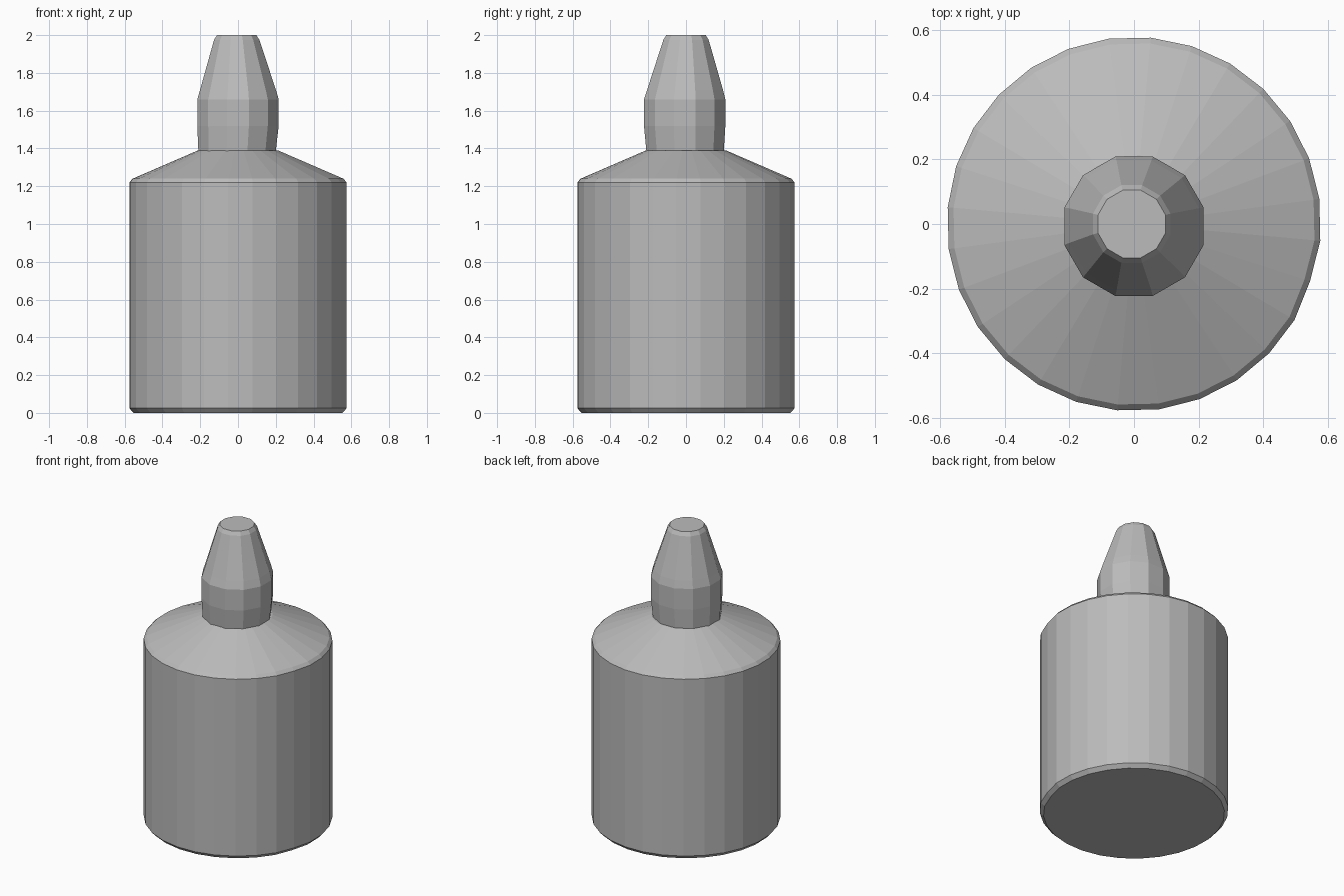
import bpy, bmesh, math

cube = bpy.data.objects.get("Cube")
if cube:
    bpy.data.objects.remove(cube, do_unlink=True)

grey = bpy.data.materials.new("plain_grey")
grey.use_nodes = True
colour = (0.5, 0.5, 0.5, 1)
grey.diffuse_color = colour
grey.node_tree.nodes["Principled BSDF"].inputs["Base Color"].default_value = colour


def lathe(name, sides, profile, turn=0.0, seam=0.0):
    """Closed faceted solid; profile rows are radius, height, x shift, y shift."""
    bm = bmesh.new()
    rings = []
    for r, z, dx, dy in profile:
        ring = []
        for i in range(sides):
            a = turn + math.tau * i / sides
            # the last column is pulled in slightly to leave the side seam
            rr = r - (seam if i == sides - 1 else 0)
            ring.append(bm.verts.new((rr * math.cos(a) + dx, rr * math.sin(a) + dy, z)))
        rings.append(ring)
    for low, high in zip(rings, rings[1:]):
        for i in range(sides):
            j = (i + 1) % sides
            bm.faces.new((low[i], low[j], high[j], high[i]))
    bm.faces.new(rings[0][::-1])
    bm.faces.new(rings[-1])
    mesh = bpy.data.meshes.new(name)
    bm.to_mesh(mesh)
    bm.free()
    mesh.materials.append(grey)
    obj = bpy.data.objects.new(name, mesh)
    bpy.context.collection.objects.link(obj)
    return obj


# Body: straight drum with a small bottom chamfer and a sloping shoulder
lathe("bottle_body", 28, [
    (0.555, 0.0, 0, 0),
    (0.578, 0.025, 0, 0),
    (0.578, 1.22, 0, 0),
    (0.56, 1.24, 0, 0),
    (0.212, 1.39, 0, 0),
], turn=-0.09, seam=0.006)

# Nozzle: bulging lower part, then a slightly off-centre taper to a blunt tip
lathe("nozzle", 12, [
    (0.212, 1.385, -0.005, -0.005),
    (0.223, 1.52, 0, -0.007),
    (0.223, 1.66, 0, -0.007),
    (0.208, 1.71, 0, -0.005),
    (0.124, 1.975, -0.007, 0),
    (0.108, 2.0, -0.007, 0),
], turn=math.radians(15))
